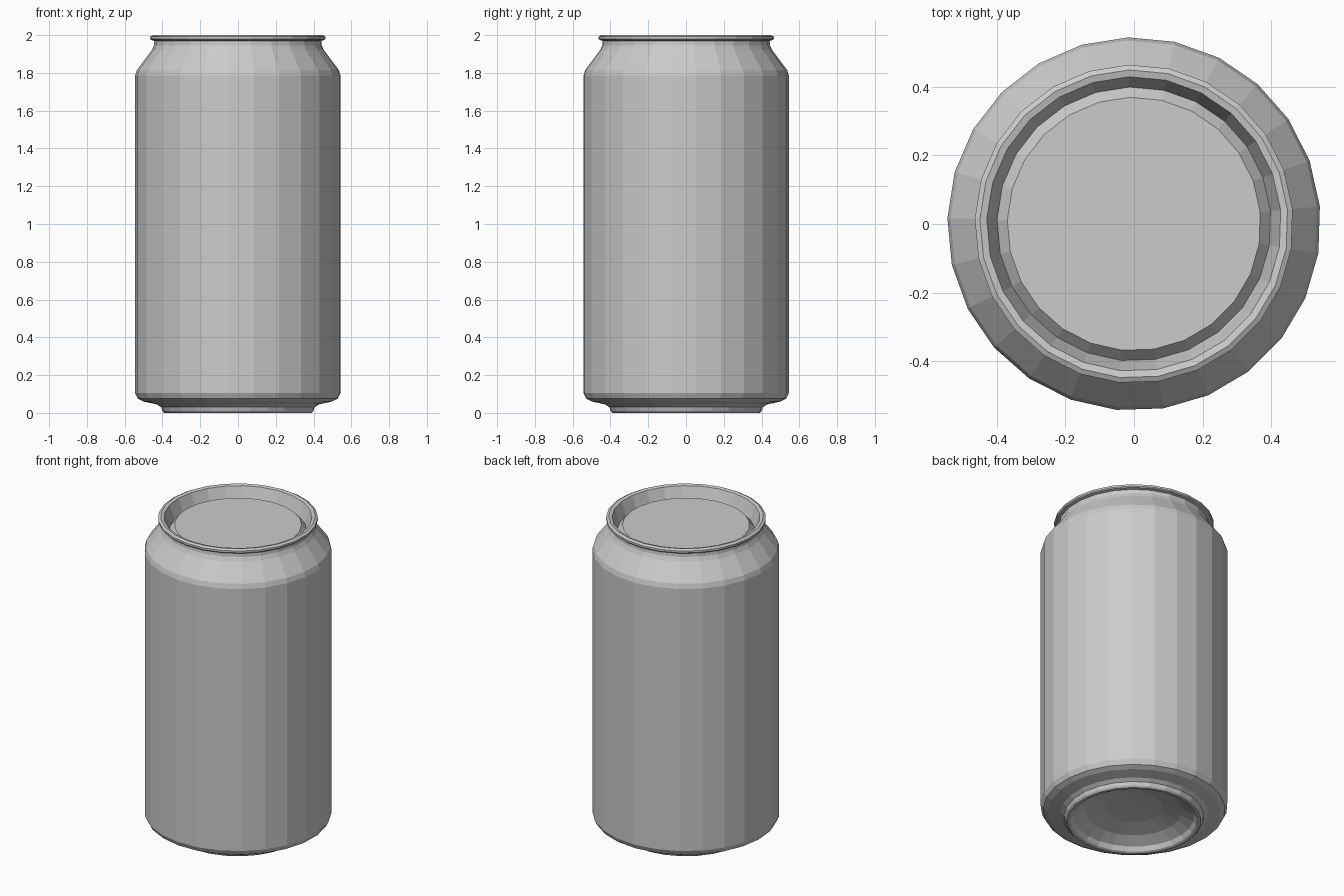
import bpy, bmesh, math

if "Cube" in bpy.data.objects:
    bpy.data.objects.remove(bpy.data.objects["Cube"])

SIDES = 25
PHASE = math.radians(5.4)


def lathe(name, profile):
    """Revolve (radius, z) points about z; a zero radius becomes a pole."""
    bm = bmesh.new()
    rings = []
    for r, z in profile:
        if r == 0:
            rings.append([bm.verts.new((0, 0, z))] * SIDES)
        else:
            rings.append([bm.verts.new((r * math.cos(PHASE + math.tau * i / SIDES),
                                        r * math.sin(PHASE + math.tau * i / SIDES), z))
                          for i in range(SIDES)])
    for a, b in zip(rings, rings[1:]):
        for i in range(SIDES):
            j = (i + 1) % SIDES
            corners = list(dict.fromkeys((a[i], a[j], b[j], b[i])))
            bm.faces.new(corners)
    bmesh.ops.recalc_face_normals(bm, faces=bm.faces)
    mesh = bpy.data.meshes.new(name)
    bm.to_mesh(mesh)
    bm.free()
    obj = bpy.data.objects.new(name, mesh)
    bpy.context.collection.objects.link(obj)
    return obj


# One closed shell, from the underside centre round to the lid centre
lathe("drink_can", [
    # concave base dome
    (0, 0.10), (0.17, 0.09), (0.28, 0.065), (0.35, 0.03),
    # standing rim and lower chamfer
    (0.365, 0.005), (0.375, 0), (0.39, 0), (0.40, 0.01), (0.407, 0.03),
    (0.43, 0.045), (0.50, 0.06), (0.53, 0.075), (0.545, 0.105),
    # wall, shoulder and neck
    (0.545, 1.785), (0.536, 1.815), (0.457, 1.92), (0.445, 1.945), (0.443, 1.97),
    # rolled rim
    (0.46, 1.974), (0.465, 1.98), (0.465, 1.992), (0.45, 2.0), (0.43, 1.995),
    # groove and raised lid panel
    (0.40, 1.91), (0.37, 1.945), (0, 1.945),
])
